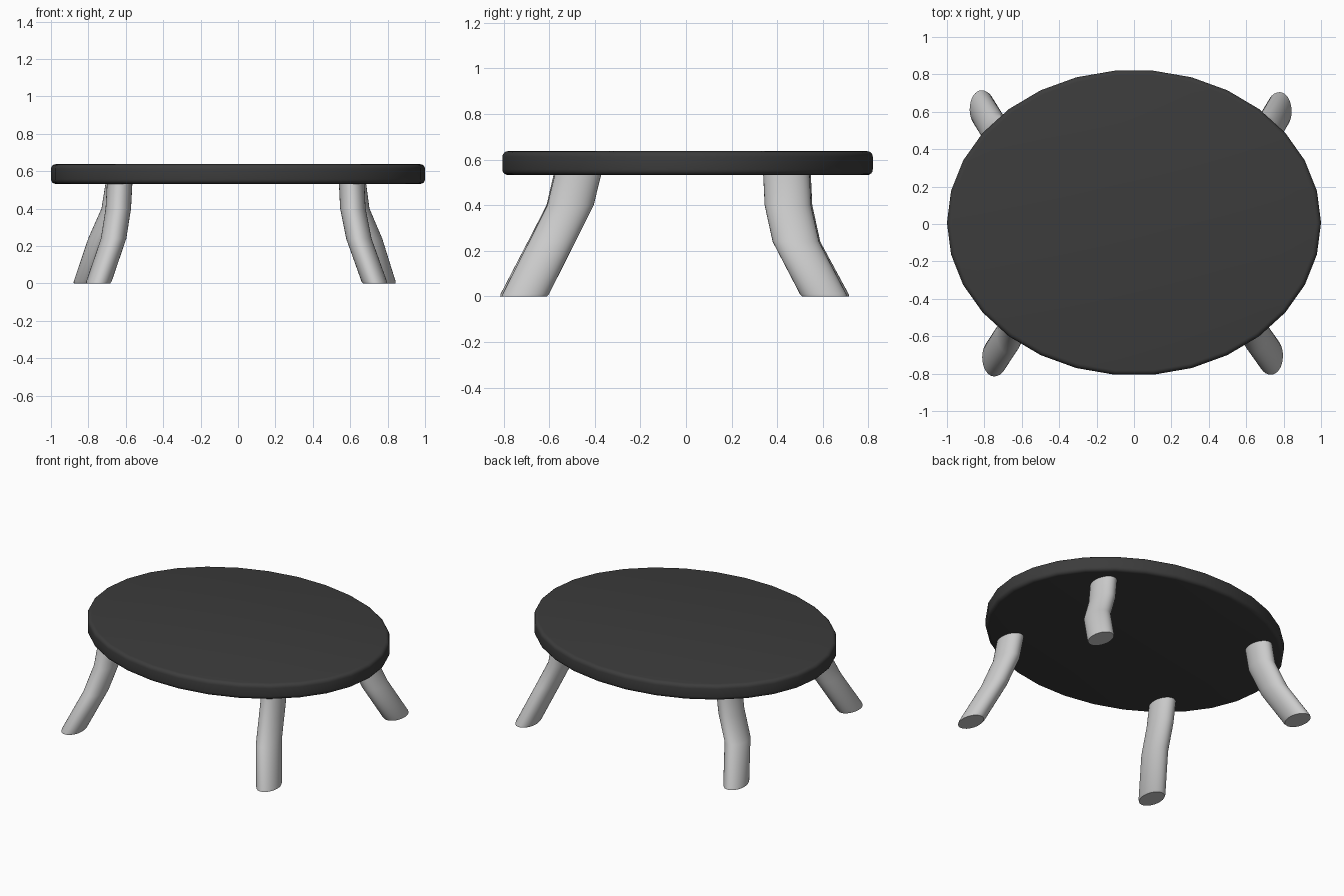
import bpy, bmesh
from math import sin, cos, tau

if "Cube" in bpy.data.objects:
    bpy.data.objects.remove(bpy.data.objects["Cube"])


def finish(name, bm, angle=0.6):
    bmesh.ops.recalc_face_normals(bm, faces=bm.faces[:])
    mesh = bpy.data.meshes.new(name)
    bm.to_mesh(mesh)
    bm.free()
    ob = bpy.data.objects.new(name, mesh)
    bpy.context.collection.objects.link(ob)
    bpy.ops.object.select_all(action='DESELECT')
    ob.select_set(True)
    bpy.context.view_layer.objects.active = ob
    bpy.ops.object.shade_smooth_by_angle(angle=angle)
    return ob


def stack(name, rings, sides):
    """Loft horizontal ellipses given as (cx, cy, z, rx, ry), capped at both ends."""
    bm = bmesh.new()
    loops = [[bm.verts.new((cx + rx * cos(tau * i / sides), cy + ry * sin(tau * i / sides), z))
              for i in range(sides)] for cx, cy, z, rx, ry in rings]
    for a, b in zip(loops, loops[1:]):
        for i in range(sides):
            j = (i + 1) % sides
            bm.faces.new((a[i], a[j], b[j], b[i]))
    bm.faces.new(loops[0][::-1])
    bm.faces.new(loops[-1])
    return finish(name, bm)


# Oval table top, 30 sides, with rounded rims
RX, RY, CY, Z0, Z1, R = 1.0, 0.817, 0.007, 0.532, 0.637, 0.025
arc = [(R * (1 - sin(t * tau / 16)), R * (1 - cos(t * tau / 16))) for t in range(5)]
profile = [(inset, Z0 + h) for inset, h in arc] + [(inset, Z1 - h) for inset, h in reversed(arc)]
top = stack("table_top", [(0, CY, z, RX - d, RY - d) for d, z in profile], 30)
dark = bpy.data.materials.new("dark")
dark.diffuse_color = (0.045, 0.045, 0.045, 1)
dark.use_nodes = True
dark.node_tree.nodes["Principled BSDF"].inputs["Base Color"].default_value = dark.diffuse_color
top.data.materials.append(dark)

# Four splayed, bent legs: centres at each height, foot to top
heights = (0.0, 0.24, 0.40, 0.55)
legs = {
    "front_left_leg": ((-.747, -.717), (-.665, -.592), (-.640, -.510), (-.632, -.475)),
    "front_right_leg": ((.732, -.708), (.646, -.587), (.614, -.507), (.607, -.470)),
    "back_left_leg": ((-.814, .617), (-.733, .487), (-.662, .452), (-.638, .445)),
    "back_right_leg": ((.778, .607), (.703, .482), (.635, .447), (.615, .440)),
}
LX, LY = 0.068, 0.102
for name, centres in legs.items():
    rings = [(x, y, z, LX, LY) for (x, y), z in zip(centres, heights)]
    # tiny chamfer around the foot
    (x0, y0), (x1, y1) = centres[:2]
    t = 0.01 / heights[1]
    rings[0] = (x0, y0, 0, LX - .004, LY - .004)
    rings.insert(1, (x0 + (x1 - x0) * t, y0 + (y1 - y0) * t, 0.01, LX, LY))
    stack(name, rings, 32)
